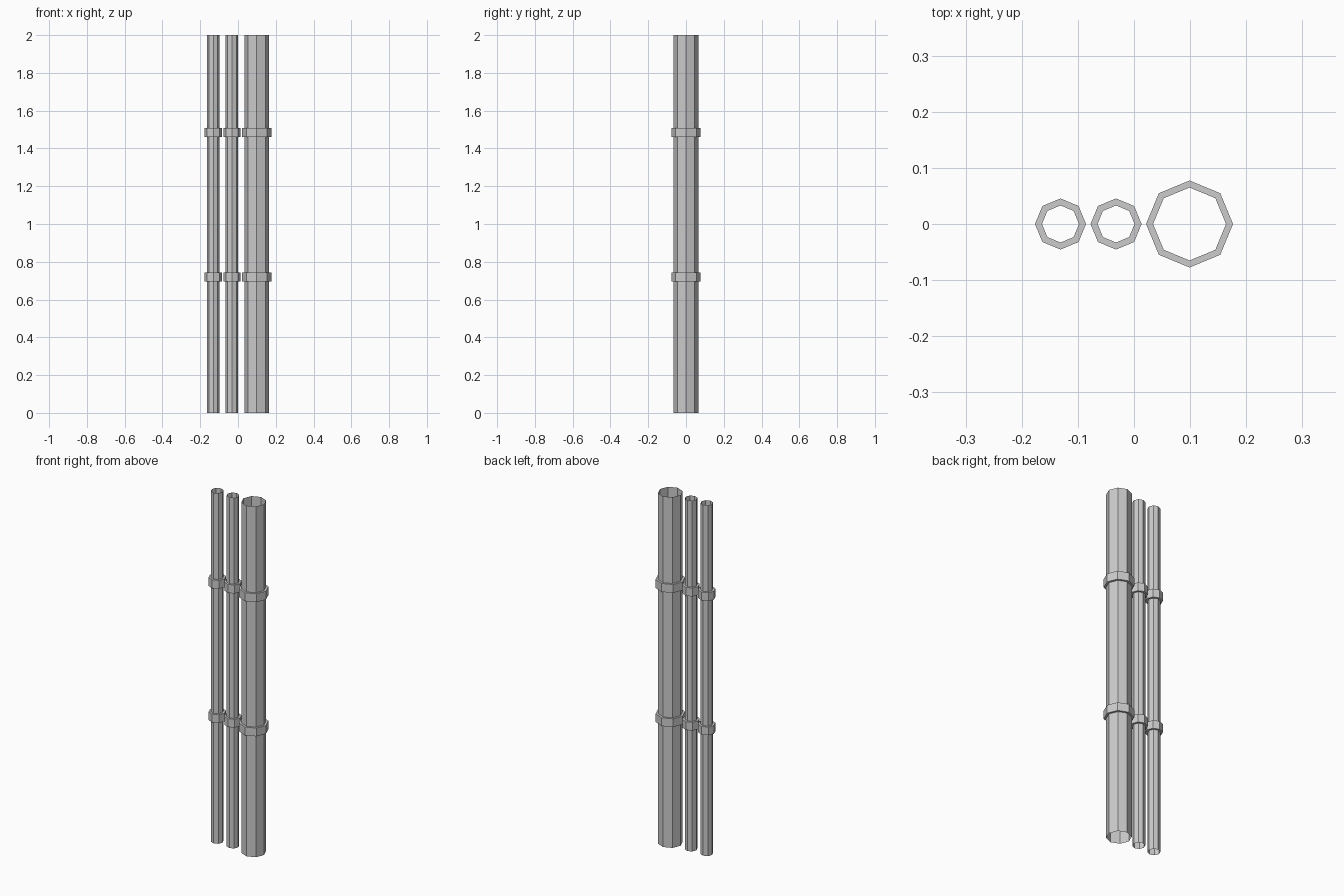
import bpy, bmesh, math

if "Cube" in bpy.data.objects:
    bpy.data.objects.remove(bpy.data.objects["Cube"])

SIDES = 8
COLLAR = 0.0125                              # how far collars stand out
BANDS = [(0.695, 0.742), (1.46, 1.508)]      # collar bottom and top heights


def pipe(name, x, r):
    # Open tube whose wall steps out at each collar, swept around z
    profile = [(r, 0)]
    for lo, hi in BANDS:
        profile += [(r, lo), (r + COLLAR, lo), (r + COLLAR, hi), (r, hi)]
    profile.append((r, 2))

    bm = bmesh.new()
    rings = []
    for rad, z in profile:
        rings.append([bm.verts.new((rad * math.cos(2 * math.pi * i / SIDES),
                                    rad * math.sin(2 * math.pi * i / SIDES), z))
                      for i in range(SIDES)])
    for a, b in zip(rings, rings[1:]):
        for i in range(SIDES):
            j = (i + 1) % SIDES
            bm.faces.new((a[i], a[j], b[j], b[i]))
    mesh = bpy.data.meshes.new(name)
    bm.to_mesh(mesh)
    bm.free()
    obj = bpy.data.objects.new(name, mesh)
    obj.location.x = x
    bpy.context.collection.objects.link(obj)


# Two thin pipes and one wide pipe in a row
pipe("thin_pipe_left", -0.131, 0.033)
pipe("thin_pipe_middle", -0.032, 0.033)
pipe("wide_pipe", 0.099, 0.065)
